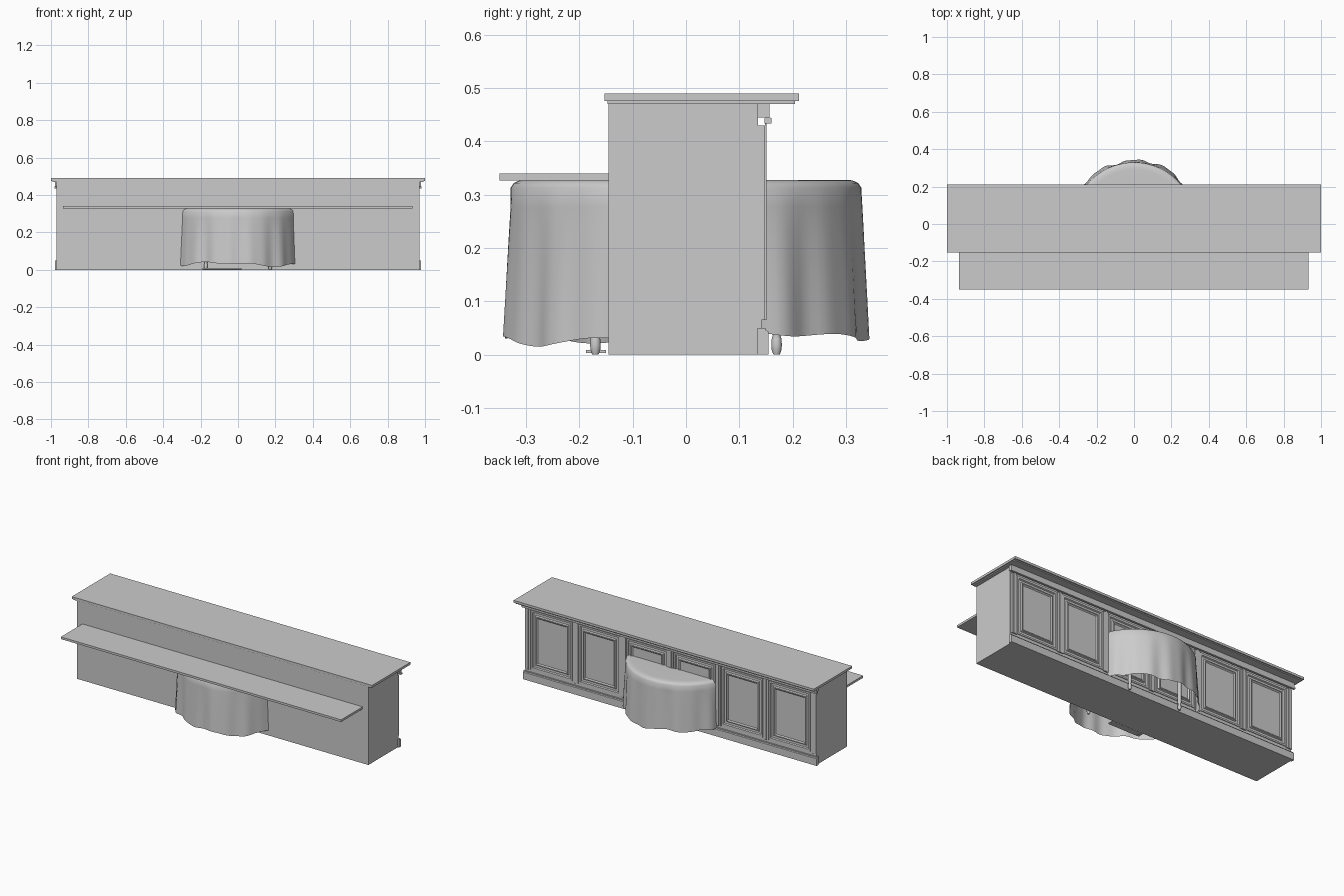
import bpy, bmesh, math
from math import sin, cos, pi

if "Cube" in bpy.data.objects:
    bpy.data.objects.remove(bpy.data.objects["Cube"])


def make_object(name, bm):
    bmesh.ops.recalc_face_normals(bm, faces=bm.faces)
    mesh = bpy.data.meshes.new(name)
    bm.to_mesh(mesh)
    bm.free()
    ob = bpy.data.objects.new(name, mesh)
    bpy.context.collection.objects.link(ob)
    return ob


def box(name, x0, x1, y0, y1, z0, z1):
    bm = bmesh.new()
    bmesh.ops.create_cube(bm, size=1)
    for v in bm.verts:
        v.co = ((x0 + x1) / 2 + v.co.x * (x1 - x0),
                (y0 + y1) / 2 + v.co.y * (y1 - y0),
                (z0 + z1) / 2 + v.co.z * (z1 - z0))
    return make_object(name, bm)


def moulding(name, half, profile):
    """Extrude a (y, z) profile along x."""
    bm = bmesh.new()
    f = bm.faces.new([bm.verts.new((-half, y, z)) for y, z in profile])
    ext = bmesh.ops.extrude_face_region(bm, geom=[f], use_keep_orig=True)
    for v in ext["geom"]:
        if isinstance(v, bmesh.types.BMVert):
            v.co.x = half
    return make_object(name, bm)


def skin(bm, rings):
    for a, b in zip(rings, rings[1:]):
        n = len(a)
        for i in range(n):
            j = (i + 1) % n
            bm.faces.new((a[i], a[j], b[j], b[i]))


def smooth(ob, angle):
    bpy.ops.object.select_all(action='DESELECT')
    ob.select_set(True)
    bpy.context.view_layer.objects.active = ob
    bpy.ops.object.shade_smooth_by_angle(angle=math.radians(angle))


# Counter carcass, worktop and serving shelf
box("counter_body", -0.97, 0.97, -0.145, 0.135, 0, 0.47)
box("worktop_underlay", -0.992, 0.992, -0.147, 0.205, 0.47, 0.476)
box("worktop", -1, 1, -0.153, 0.212, 0.476, 0.49)
box("serving_shelf", -0.935, 0.932, -0.35, -0.145, 0.327, 0.34)

# Mouldings along the panelled side
moulding("baseboard", 0.978, [(0.134, 0), (0.155, 0), (0.155, 0.043),
                              (0.149, 0.046), (0.149, 0.05), (0.134, 0.05)])
moulding("crown_board", 0.978, [(0.134, 0.445), (0.157, 0.445),
                                (0.157, 0.47), (0.134, 0.47)])
moulding("crown_bead", 0.982, [(0.147, 0.434), (0.16, 0.434),
                               (0.16, 0.444), (0.155, 0.446), (0.147, 0.444)])

# Stiles between the panels, and the rails
PITCH = 0.317
Z0, Z1 = 0.065, 0.43
for i in range(7):
    x = (i - 3) * PITCH
    box("stile", x - 0.018, x + 0.018, 0.134, 0.148, Z0, Z1)
    box("stile_bead", x - 0.006, x + 0.006, 0.148, 0.151, Z0, Z1 + 0.005)
box("bottom_rail", -0.969, 0.969, 0.134, 0.142, 0.05, 0.075)
box("top_rail", -0.969, 0.969, 0.134, 0.142, 0.42, 0.43)

# Framed panels: nested rectangles stepped in depth (inset, y)
STEPS = [(0, 0.134), (0, 0.146), (0.01, 0.146), (0.014, 0.139), (0.026, 0.139),
         (0.03, 0.147), (0.036, 0.147), (0.042, 0.141)]
for i in range(6):
    xc = (i - 2.5) * PITCH
    bm = bmesh.new()
    rings = []
    for d, y in STEPS:
        w, a, b = 0.137 - d, Z0 + 0.006 + d, Z1 - 0.006 - d
        rings.append([bm.verts.new((xc + sx * w, y, z)) for sx, z in
                      ((-1, a), (1, a), (1, b), (-1, b))])
    skin(bm, rings)
    bm.faces.new(rings[-1])
    make_object("framed_panel", bm)

# Draped round tablecloth: flat top, rounded edge, folds deepening to the hem
N = 144
bm = bmesh.new()
rings = []
TOP = [(0.1, 0.328), (0.2, 0.328), (0.29, 0.328), (0.312, 0.327),
       (0.323, 0.322), (0.329, 0.313)]


def fold(a):
    return (0.5 * sin(13 * a + 0.8 * sin(2 * a)) + 0.3 * sin(22 * a + 1.3)
            + 0.3 * sin(5 * a + 2))


for r, z in TOP:
    rings.append([bm.verts.new((r * cos(2 * pi * k / N), r * sin(2 * pi * k / N), z))
                  for k in range(N)])
for s in range(1, 9):
    t = s / 8
    ring = []
    for k in range(N):
        a = 2 * pi * k / N
        hem = 0.034 + 0.009 * sin(3 * a + 1) + 0.006 * sin(8 * a) + 0.006 * sin(a)
        r = 0.329 + 0.012 * t + 0.010 * t ** 0.6 * fold(a)
        ring.append(bm.verts.new((r * cos(a), r * sin(a), 0.313 + (hem - 0.313) * t)))
    rings.append(ring)
skin(bm, rings)
bm.faces.new(rings[0])
smooth(make_object("tablecloth", bm), 50)

# Turned table legs showing below the hem
LEG = [(0.006, 0), (0.009, 0.008), (0.01, 0.018), (0.009, 0.03),
       (0.007, 0.036), (0.01, 0.045), (0.01, 0.32)]
for sx in (-1, 1):
    for sy in (-1, 1):
        bm = bmesh.new()
        rings = [[bm.verts.new((sx * 0.172 + r * cos(k * pi / 8),
                                sy * 0.17 + r * sin(k * pi / 8), z))
                  for k in range(16)] for r, z in LEG]
        skin(bm, rings)
        bm.faces.new(rings[0])
        bm.faces.new(rings[-1])
        smooth(make_object("table_leg", bm), 40)

# Thin foot piece lying on the floor under the front of the cloth
box("floor_strip", -0.19, 0.02, -0.188, -0.15, 0.003, 0.009)
